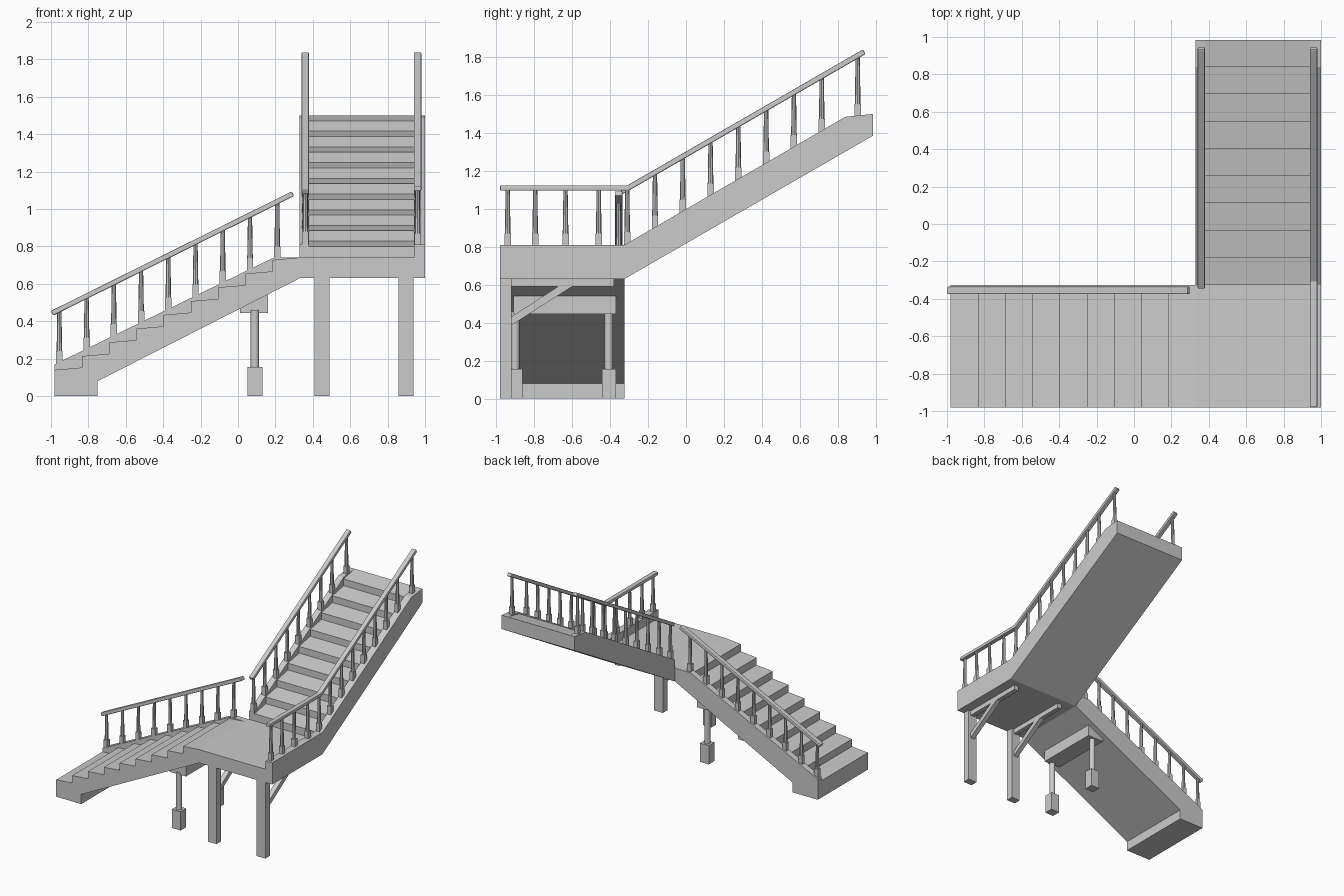
import bpy, bmesh, math
from mathutils import Vector, Matrix

cube = bpy.data.objects.get("Cube")
if cube:
    bpy.data.objects.remove(cube, do_unlink=True)

GREY = (0.6, 0.6, 0.6, 1)
mat = bpy.data.materials.new("light_grey")
mat.use_nodes = True
mat.diffuse_color = GREY
bsdf = mat.node_tree.nodes["Principled BSDF"]
bsdf.inputs["Base Color"].default_value = GREY
bsdf.inputs["Roughness"].default_value = 0.8


def finish(name, bm):
    bmesh.ops.recalc_face_normals(bm, faces=bm.faces)
    mesh = bpy.data.meshes.new(name)
    bm.to_mesh(mesh)
    bm.free()
    mesh.materials.append(mat)
    ob = bpy.data.objects.new(name, mesh)
    bpy.context.collection.objects.link(ob)
    return ob


def prism(name, profile, axis, a, b):
    """Extrude a side profile (run, z) across the other horizontal axis."""
    bm = bmesh.new()
    place = (lambda u, z, w: (u, w, z)) if axis == "y" else (lambda u, z, w: (w, u, z))
    near = [bm.verts.new(place(u, z, a)) for u, z in profile]
    far = [bm.verts.new(place(u, z, b)) for u, z in profile]
    bm.faces.new(near)
    bm.faces.new(far)
    for i in range(len(near)):
        j = (i + 1) % len(near)
        bm.faces.new((near[i], near[j], far[j], far[i]))
    return finish(name, bm)


def box(name, x0, x1, y0, y1, z0, z1):
    return prism(name, [(x0, z0), (x1, z0), (x1, z1), (x0, z1)], "y", y0, y1)


def steps(start, end, count, first, rise, slope):
    """Riser and tread corners of a flight with slightly sloped treads."""
    run = (end - start) / count
    pts = []
    for i in range(count):
        z = first + i * rise
        pts += [(start + i * run, z), (start + (i + 1) * run, z + slope)]
    return pts


def handrail(name, path, axis, centre, thick=0.028, width=0.04):
    """Flat rail following a path, with mitred bends and softened edges."""
    pts = [Vector(p) for p in path]
    dirs = [(b - a).normalized() for a, b in zip(pts, pts[1:])]
    upper, lower = [], []
    for i, p in enumerate(pts):
        d0, d1 = dirs[max(i - 1, 0)], dirs[min(i, len(dirs) - 1)]
        d = (d0 + d1).normalized()
        off = Vector((-d.y, d.x)) * (thick / 2 / d.dot(d0))
        upper.append(p + off)
        lower.append(p - off)
    rail = prism(name, [tuple(p) for p in lower + upper[::-1]], axis,
                 centre - width / 2, centre + width / 2)
    bev = rail.modifiers.new("soft_edges", "BEVEL")
    bev.width = 0.006
    bev.segments = 2


def height(path, u):
    for (u0, z0), (u1, z1) in zip(path, path[1:]):
        if u <= u1:
            break
    return z0 + (z1 - z0) * (u - u0) / (u1 - u0)


def balusters(name, spots, axis, centre, foot, rail):
    """Tapered round balusters on square feet between stringer and rail."""
    bm = bmesh.new()
    for u in spots:
        x, y = (u, centre) if axis == "y" else (centre, u)
        z0, z1 = height(foot, u), height(rail, u)
        bmesh.ops.create_cube(bm, size=1, matrix=Matrix.Translation((x, y, z0 + 0.02))
                              @ Matrix.Diagonal((0.034, 0.034, 0.08, 1)))
        bmesh.ops.create_cone(bm, cap_ends=True, segments=8, radius1=0.016, radius2=0.011,
                              depth=z1 - z0,
                              matrix=Matrix.Translation((x, y, (z0 + z1) / 2)))
    finish(name, bm)


FRONT, BACK, TURN = -0.98, 0.985, -0.325   # y of front, top end and turn
LEFT, RIGHT = 0.33, 1.0                    # x of upper flight sides
UNDER, FLOOR, CURB = 0.63, 0.74, 0.81      # landing heights

# Lower flight
lower_base = [(0.38, FLOOR), (0.38, UNDER), (LEFT, UNDER), (-0.75, 0.08), (-0.75, 0), (FRONT, 0)]
prism("lower_flight", lower_base + steps(FRONT, LEFT, 9, 0.14, 0.0735, 0.0125),
      "y", FRONT, -0.375)
lower_top = [(FRONT, 0.17), (0.19, FLOOR), (0.38, FLOOR)]
prism("lower_stringer", lower_base + lower_top[:2], "y", -0.375, TURN)

# Landing and upper flight in one piece
upper_steps = steps(TURN, BACK, 9, 0.80, 0.084, 0.028)
prism("landing_and_upper_flight",
      [(FRONT, FLOOR), (FRONT, UNDER), (TURN, UNDER), (BACK, 1.385)]
      + upper_steps[::-1] + [(TURN, FLOOR)], "x", 0.38, 0.94)

# Upper stringers
slope_top = [(BACK, 1.385), (BACK, 1.5), (0.84, 1.485), (TURN, CURB)]
prism("upper_stringer_right", [(TURN, UNDER)] + slope_top, "x", LEFT, 0.38)
prism("upper_stringer_left", [(FRONT, UNDER), (TURN, UNDER)] + slope_top + [(FRONT, CURB)],
      "x", 0.94, RIGHT)

# Handrails with balusters
lower_rail = [(-0.994, 0.443), (0.294, 1.082)]
handrail("lower_handrail", lower_rail, "y", -0.355)
balusters("lower_balusters",
          [-0.955 + 0.1456 * i for i in range(9)], "y", -0.355, lower_top, lower_rail)

upper_foot = [(FRONT, CURB), (TURN, CURB), (0.84, 1.485), (BACK, 1.5)]
upper_rail = [(FRONT, 1.11), (-0.305, 1.11), (0.94, 1.828)]
flight_spots = [-0.31 + 0.1465 * i for i in range(8)] + [0.905]
landing_spots = [-0.94, -0.795, -0.635, -0.46]
handrail("left_handrail", upper_rail, "x", 0.96)
balusters("left_balusters", landing_spots + flight_spots, "x", 0.96, upper_foot, upper_rail)
right_rail = [(-0.34, 1.09), upper_rail[-1]]
handrail("right_handrail", right_rail, "x", 0.36)
balusters("right_balusters", flight_spots, "x", 0.36, upper_foot, right_rail)

# Landing posts, bearers and diagonal braces
for side, x in (("right", 0.45), ("left", 0.897)):
    box("landing_post_" + side, x - 0.04, x + 0.04, FRONT, -0.92, 0, UNDER + 0.02)
    box("landing_bearer_" + side, x - 0.02, x + 0.02, -0.93, -0.38, 0.59, UNDER + 0.02)
    prism("landing_brace_" + side,
          [(-0.93, 0.38), (-0.93, 0.425), (-0.66, 0.60), (-0.585, 0.60)],
          "x", x - 0.02, x + 0.02)

# Cross beam under the lower flight, on round columns with square footings
box("flight_beam", 0.01, 0.16, -0.91, -0.37, 0.445, 0.54)
for side, y in (("front", -0.9), ("back", -0.407)):
    box("column_footing_" + side, 0.05, 0.13, y - 0.037, y + 0.037, 0, 0.155)
    bm = bmesh.new()
    bmesh.ops.create_cone(bm, cap_ends=True, segments=16, radius1=0.023, radius2=0.023,
                          depth=0.32, matrix=Matrix.Translation((0.09, y, 0.3)))
    column = finish("column_" + side, bm)
    for ob in bpy.context.selected_objects:
        ob.select_set(False)
    column.select_set(True)
    bpy.context.view_layer.objects.active = column
    bpy.ops.object.shade_smooth_by_angle(angle=math.radians(40))
